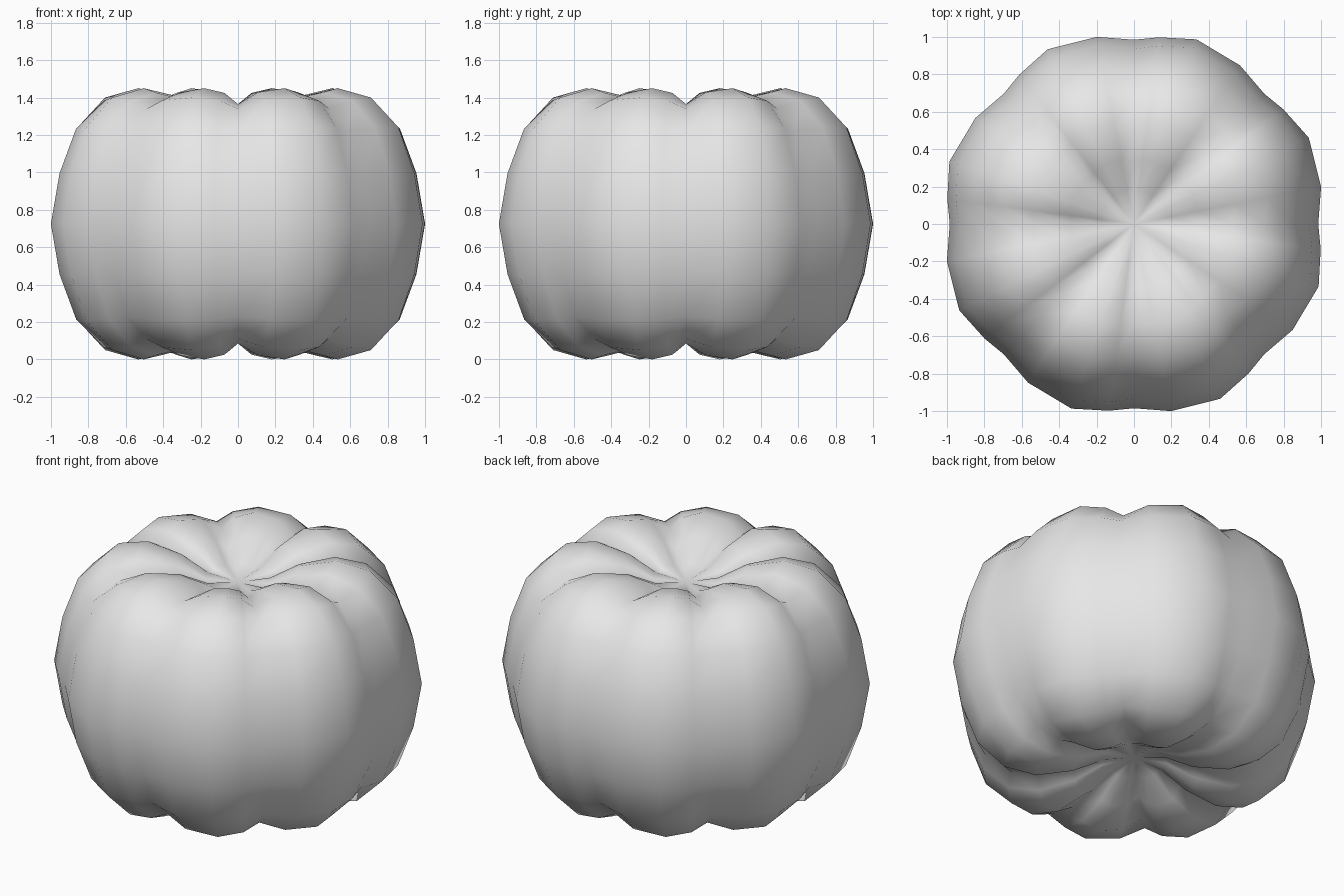
import bpy, bmesh
from math import cos, sin, radians

default = bpy.data.objects.get("Cube")
if default:
    bpy.data.objects.remove(default, do_unlink=True)

grey = bpy.data.materials.new("plain grey")
grey.use_nodes = True
colour = (0.8, 0.8, 0.8, 1)
grey.diffuse_color = colour
grey.node_tree.nodes["Principled BSDF"].inputs["Base Color"].default_value = colour

LOBES = 8
MID = 0.725
# Angle within a lobe, radius at the equator, and how far the point sits in the crease
RIB = [(0, 0.985, 1.0), (11.25, 1.02, 0.25), (26.3, 1.042, 0.0), (37.4, 1.007, 0.3)]
# Radius scale, height above the middle, vertical crease depth, radial crease depth
RINGS = [(1.0, 0.0, 0.0, 0.0), (0.955, 0.27, 0.0, 0.005), (0.87, 0.515, 0.02, 0.02),
         (0.72, 0.675, 0.06, 0.02), (0.54, 0.725, 0.085, 0.0),
         (0.34, 0.68, 0.07, 0.0), (0.18, 0.585, 0.02, 0.0)]
DISH = 0.555

bm = bmesh.new()


def ring(scale, height, drop, pinch, side):
    """One ribbed loop, creased between the lobes."""
    loop = []
    for lobe in range(LOBES):
        for angle, radius, crease in RIB:
            a = radians(angle + lobe * 360 / LOBES)
            r = radius * scale - pinch * crease
            z = MID + side * (height - drop * crease)
            loop.append(bm.verts.new((r * cos(a), r * sin(a), z)))
    return loop


# Stack the loops from the underside to the top
loops = [ring(*row, -1) for row in reversed(RINGS[1:])]
loops += [ring(*row, 1) for row in RINGS]
count = len(loops[0])
for low, high in zip(loops, loops[1:]):
    for i in range(count):
        j = (i + 1) % count
        bm.faces.new((low[i], low[j], high[j], high[i]))

# Close both dimples
for loop, side in ((loops[0], -1), (loops[-1], 1)):
    centre = bm.verts.new((0, 0, MID + side * DISH))
    for i in range(count):
        bm.faces.new((loop[i], loop[(i + 1) % count], centre))

bmesh.ops.recalc_face_normals(bm, faces=bm.faces)
for face in bm.faces:
    face.smooth = True
mesh = bpy.data.meshes.new("ribbed_body")
bm.to_mesh(mesh)
bm.free()
mesh.materials.append(grey)
body = bpy.data.objects.new("ribbed_body", mesh)
bpy.context.collection.objects.link(body)
